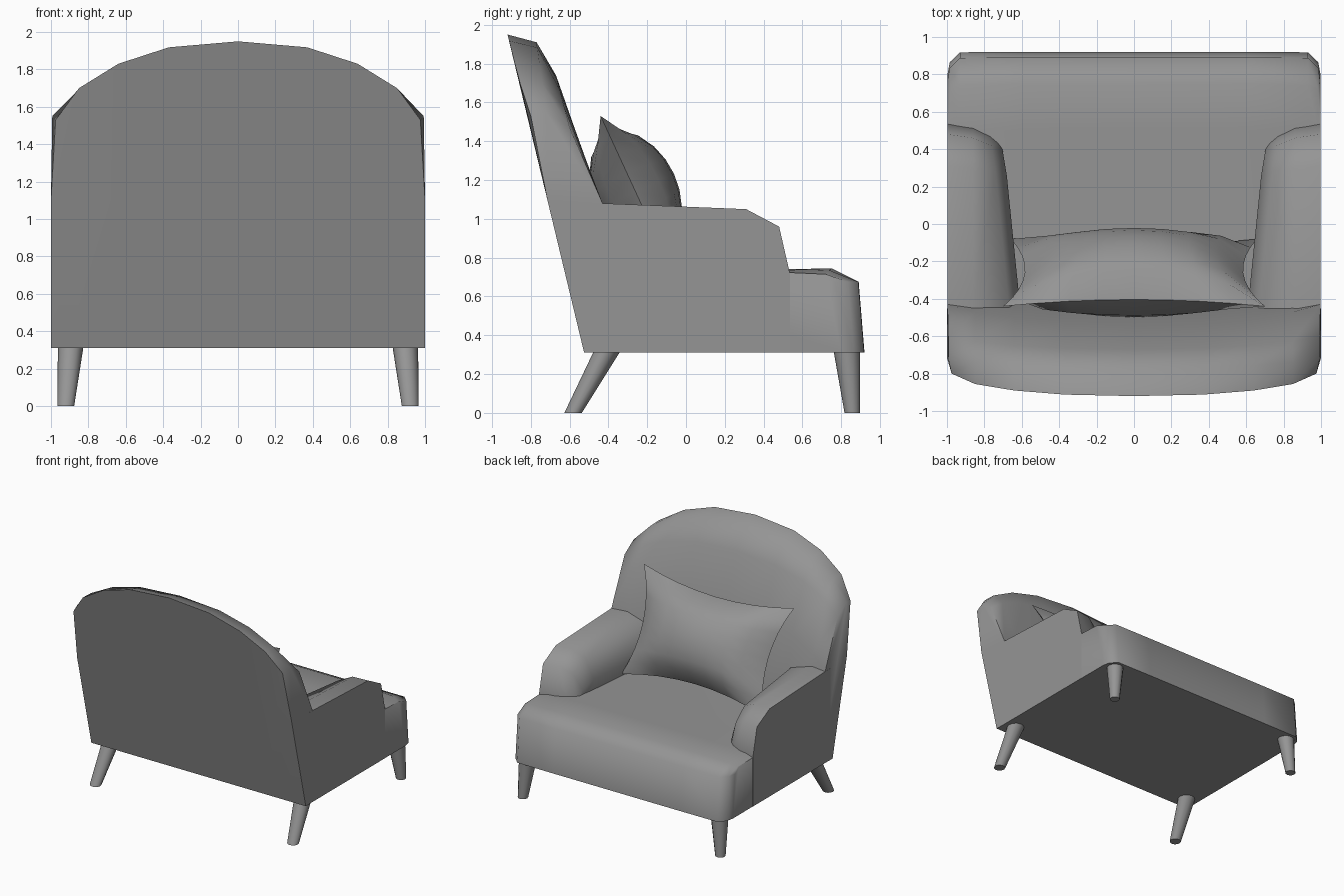
import bpy, bmesh, math
from mathutils import Vector

cube = bpy.data.objects.get("Cube")
if cube:
    bpy.data.objects.remove(cube, do_unlink=True)

fabric = bpy.data.materials.new("grey_fabric")
fabric.use_nodes = True
GREY = (0.3, 0.3, 0.3, 1)
fabric.diffuse_color = GREY
fabric.node_tree.nodes["Principled BSDF"].inputs["Base Color"].default_value = GREY


def finish(name, bm, angle=65):
    """Turn a bmesh into a shaded object."""
    bmesh.ops.remove_doubles(bm, verts=bm.verts[:], dist=0.0005)
    bmesh.ops.recalc_face_normals(bm, faces=bm.faces[:])
    mesh = bpy.data.meshes.new(name)
    bm.to_mesh(mesh)
    bm.free()
    mesh.materials.append(fabric)
    obj = bpy.data.objects.new(name, mesh)
    bpy.context.collection.objects.link(obj)
    bpy.ops.object.select_all(action='DESELECT')
    obj.select_set(True)
    bpy.context.view_layer.objects.active = obj
    bpy.ops.object.shade_smooth_by_angle(angle=math.radians(angle))
    return obj


def loft(name, rings, angle=65):
    """Skin closed rings of equal length and cap both ends."""
    bm = bmesh.new()
    loops = [[bm.verts.new(p) for p in ring] for ring in rings]
    n = len(loops[0])
    for a, b in zip(loops, loops[1:]):
        for i in range(n):
            j = (i + 1) % n
            bm.faces.new((a[i], a[j], b[j], b[i]))
    bm.faces.new(loops[0])
    bm.faces.new(loops[-1])
    return finish(name, bm, angle)


def mirrored(rings):
    """Complete rings running from the middle to +x with their -x copies."""
    return [[(-x, y, z) for x, y, z in r] for r in reversed(rings[1:])] + rings


# Arched, reclined backrest
def back_ring(x, top, side=False):
    t = (1.95 - top) / 0.42
    mix = lambda a, b: a + (b - a) * t
    rear = -0.8 - 0.12 * ((top - 1.53) / 0.42) ** 0.85
    xs = (1, 1, 0.975, 0.993, 0.993, 0.997, 0.997, 0.997) if side else (x,) * 8
    yz = ((-0.525, 0.31), (-0.715, 1.1), (rear, top),
          (mix(-0.77, -0.72), top + mix(-0.04, 0.02)),
          (mix(-0.67, -0.6), mix(1.74, 1.47)),
          (mix(-0.53, -0.43), mix(1.34, 1.08)),
          (-0.38, 0.7), (-0.38, 0.31))
    return [(a, y, z) for a, (y, z) in zip(xs, yz)]


outline = [(0, 1.95), (0.37, 1.918), (0.64, 1.83), (0.85, 1.7)]
rings = [back_ring(x, z) for x, z in outline] + [back_ring(1, 1.53, True)]
loft("backrest", mirrored(rings))


# Seat block with a rolled front edge and clipped front corners
def seat_ring(x, front, drop):
    return [(x, -0.5, 0.31), (x, front, 0.31), (x, front - 0.03, 0.675),
            (x, 0.75 - drop, 0.745 - drop), (x, 0.5, 0.74 - drop / 2), (x, -0.5, 0.74 - drop / 2)]


loft("seat", mirrored([seat_ring(0, 0.92, 0), seat_ring(0.6, 0.92, 0),
                       seat_ring(0.93, 0.918, 0.01), seat_ring(0.985, 0.865, 0.03),
                       seat_ring(0.997, 0.8, 0.03)]))


# Arms: outer wall flat, top rounded over to the inside
def arm_ring(y, top, inner, lean):
    return [(0.998, y, 0.31), (0.998, y, top), (0.86, y - lean * 0.2, top),
            (inner + 0.06, y - lean * 0.6, top - 0.05 * (top - 0.6) / 0.4),
            (inner, y - lean, top - 0.2 * (top - 0.6) / 0.4),
            (inner + 0.01, y - lean, 0.68), (inner + 0.01, y - lean, 0.31)]


arm = [arm_ring(-0.5, 1.08, 0.6, 0), arm_ring(-0.43, 1.08, 0.61, 0),
       arm_ring(0.31, 1.05, 0.68, 0.05), arm_ring(0.48, 0.96, 0.7, 0.1),
       arm_ring(0.535, 0.72, 0.71, 0.1)]
for side, sx in (("left", 1), ("right", -1)):
    loft(side + "_arm", [[(sx * x, y, z) for x, y, z in r] for r in arm])


# Tapered legs, the sloped pair splayed outwards
def circle(c, r, sides=12):
    return [(c[0] + r * math.cos(a), c[1] + r * math.sin(a), c[2])
            for a in (math.tau * i / sides for i in range(sides))]


for side, sx in (("left", 1), ("right", -1)):
    for end, top_y, foot_y, foot_r in (("upright", 0.83, 0.857, 0.04), ("splayed", -0.41, -0.582, 0.045)):
        loft(f"{side}_{end}_leg", [circle((sx * 0.921, foot_y, 0), 0.04 if foot_r < 0.045 else foot_r),
                                   circle((sx * 0.895, top_y, 0.312), 0.068)], 50)

# Throw pillow: two bulging sheets sharing a pinched seam
N = 8
centre = Vector((0, -0.26, 1.14))
up = Vector((0, -0.18, 0.39))
out = Vector((0, 0.9, 0.42))
bm = bmesh.new()
for face in (1, -1):
    grid = []
    for j in range(N + 1):
        v = -1 + 2 * j / N
        row = []
        for i in range(N + 1):
            u = -1 + 2 * i / N
            puff = max(0, (1 - u * u) * (1 - v * v)) ** 0.6
            p = centre + up * (v * (1 - 0.2 * (1 - u * u))) + out * (face * 0.22 * puff)
            p.x = 0.7 * u * (1 - 0.14 * (1 - v * v)) * (0.97 + 0.03 * v)
            row.append(bm.verts.new(p))
        grid.append(row)
    for j in range(N):
        for i in range(N):
            bm.faces.new((grid[j][i], grid[j][i + 1], grid[j + 1][i + 1], grid[j + 1][i]))
finish("pillow", bm, 60)
